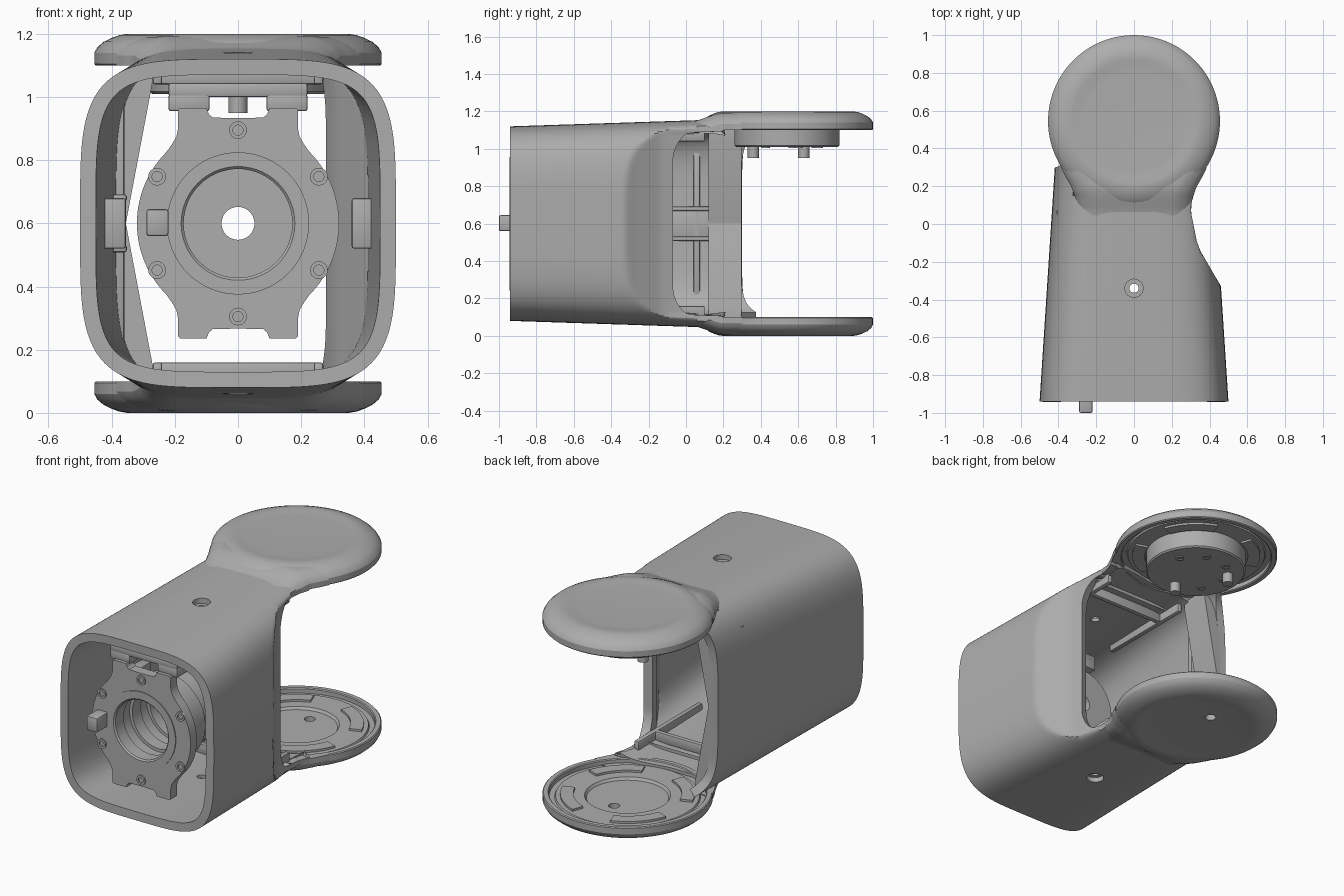
import bpy, bmesh
from math import sin, cos, pi, radians, sqrt
from mathutils import Matrix, Vector

cube = bpy.data.objects.get("Cube")
if cube:
    bpy.data.objects.remove(cube)

grey = bpy.data.materials.new("satin grey")
grey.use_nodes = True
grey.diffuse_color = (0.42, 0.42, 0.42, 1)
grey.node_tree.nodes["Principled BSDF"].inputs["Base Color"].default_value = (0.42, 0.42, 0.42, 1)

MID = 0.6          # height of the body axis
parts = []


def finish(name, bm):
    mesh = bpy.data.meshes.new(name)
    bm.to_mesh(mesh)
    bm.free()
    mesh.materials.append(grey)
    obj = bpy.data.objects.new(name, mesh)
    bpy.context.collection.objects.link(obj)
    parts.append(obj)
    return obj


def skin(bm, rings, closed):
    """Bridge closed sections, capping both ends unless the loft is a loop."""
    n = len(rings[0])
    for i in range(len(rings) if closed else len(rings) - 1):
        a, b = rings[i], rings[(i + 1) % len(rings)]
        for j in range(n):
            k = (j + 1) % n
            bm.faces.new((a[j], a[k], b[k], b[j]))
    if not closed:
        bm.faces.new(rings[0])
        bm.faces.new(rings[-1])
    bmesh.ops.remove_doubles(bm, verts=bm.verts, dist=1e-5)
    bmesh.ops.recalc_face_normals(bm, faces=bm.faces)


def lathe(name, profile, centre, axis="Z", start=0, sweep=360, steps=72):
    """Revolve a closed (radius, height) profile; partial sweeps get end caps."""
    bm = bmesh.new()
    full = sweep == 360
    rings = []
    for i in range(steps if full else steps + 1):
        a = radians(start + sweep * i / steps)
        ring = []
        for r, h in profile:
            p = (r * cos(a), r * sin(a), h) if axis == "Z" else (r * cos(a), h, r * sin(a))
            ring.append(bm.verts.new(Vector(p) + Vector(centre)))
        rings.append(ring)
    skin(bm, rings, full)
    return finish(name, bm)


def rod(name, r, h0, h1, centre):
    return lathe(name, [(0, h0), (r, h0), (r, h1), (0, h1)], centre, steps=32)


def box(name, x, y, z, bevel=0.008):
    bm = bmesh.new()
    size = (x[1] - x[0], y[1] - y[0], z[1] - z[0])
    centre = Vector((sum(x) / 2, sum(y) / 2, sum(z) / 2))
    bmesh.ops.create_cube(bm, size=1, matrix=Matrix.Translation(centre) @ Matrix.Diagonal((*size, 1)))
    bmesh.ops.bevel(bm, geom=bm.edges[:], offset=bevel, segments=2, affect="EDGES", profile=0.5)
    return finish(name, bm)


def apply(obj, kind, **settings):
    mod = obj.modifiers.new(kind.lower(), kind)
    for key, value in settings.items():
        setattr(mod, key, value)
    bpy.context.view_layer.objects.active = obj
    bpy.ops.object.modifier_apply(modifier=mod.name)


def cut(obj, cutter):
    """Drill a hole; a hole always adds faces, so a failed cut is undone."""
    before = obj.data.copy()
    apply(obj, "BOOLEAN", object=cutter, operation="DIFFERENCE", solver="EXACT")
    if len(obj.data.polygons) < len(before.polygons):
        obj.data = before
    parts.remove(cutter)
    bpy.data.objects.remove(cutter)


# Plan curve of the scooped side: (y, x)
SCOOP = [(-0.33, 0.462), (-0.27, 0.425), (-0.2, 0.385), (-0.14, 0.35), (-0.07, 0.325), (0, 0.308),
         (0.08, 0.3), (0.14, 0.31), (0.2, 0.333), (0.25, 0.362), (0.3, 0.386)]


def scoop_limit(y):
    if y <= SCOOP[0][0]:
        return 1
    for (y0, x0), (y1, x1) in zip(SCOOP, SCOOP[1:]):
        if y <= y1 + 1e-6:
            return x0 + (x1 - x0) * (y - y0) / (y1 - y0)
    return SCOOP[-1][1]


def half_height(y):
    return 0.52 + 0.033 * (y + 0.94)


def opening_shift(u, v, y):
    """Slide rows back near the corners so the side opening is rounded."""
    if u <= 0 or y < -0.075:
        return 0
    t = min(1, max(0, (v - 0.6) / 0.3))
    return 0.13 * (1 - sqrt(1 - t * t)) * min(1, u / 0.7) * max(0, (0.3 - y) / 0.37)


# Housing: tapering rounded-square shell with one scooped, open side
def housing():
    rows = [-0.94, -0.73, -0.53, -0.4, -0.345] + [-0.33 + 0.02 * i for i in range(13)]
    rows += [-0.07 + 0.37 * i / 20 for i in range(21)]
    count, power = 128, 2 / 4.2
    bm = bmesh.new()
    grid, spread = [], []
    for row in rows:
        ring = []
        for j in range(count):
            c, s = cos(2 * pi * j / count), sin(2 * pi * j / count)
            u = abs(c) ** power * (1 if c > 0 else -1)
            v = abs(s) ** power * (1 if s > 0 else -1)
            y = row + opening_shift(u, abs(v), row)
            x = min((0.5 - 0.065 * (y + 0.94)) * u, scoop_limit(y))
            flare = 0.15 * abs(v) ** 8 if row == rows[-1] else 0
            ring.append(bm.verts.new((x, y + flare, MID + half_height(y) * v)))
            if len(spread) < count:
                spread.append((u, abs(v)))
        grid.append(ring)
    for i in range(len(rows) - 1):
        for j in range(count):
            k = (j + 1) % count
            u, v = (max(spread[j][a], spread[k][a]) for a in (0, 1))
            # The scooped side opens early; only the closed wall runs all the way back
            if (rows[i] > -0.075 and u > 0.5 and v < 0.9) or (rows[i] > 0.15 and u > -0.75):
                continue
            bm.faces.new((grid[i][j], grid[i + 1][j], grid[i + 1][k], grid[i][k]))
    bmesh.ops.delete(bm, geom=[v for v in bm.verts if not v.link_faces], context="VERTS")
    shell = finish("housing", bm)
    apply(shell, "SOLIDIFY", thickness=0.05, offset=-1)
    # Screw holes with counterbores, top and bottom
    cut(shell, rod("hole_cutter", 0.024, -0.2, 1.4, (0, -0.34, 0)))
    cut(shell, rod("upper_bore_cutter", 0.048, 1.11, 1.4, (0, -0.34, 0)))
    cut(shell, rod("lower_bore_cutter", 0.048, -0.2, 0.09, (0, -0.34, 0)))


housing()

# Necks blending the housing into the end caps
for name, sign in (("upper_neck", 1), ("lower_neck", -1)):
    bm = bmesh.new()
    rings = []
    for i in range(25):
        y = 0.0125 * i
        t = min(1, y / 0.21)
        top = min(0.592, half_height(y) - 0.01 + 0.045 * t * t * (3 - 2 * t))
        w = scoop_limit(y)
        half = [(w - 0.105, top), (w - 0.08, top - 0.004), (w - 0.055, top - 0.013), (w - 0.03, top - 0.025),
                (w - 0.01, top - 0.042), (w, top - 0.06), (w, 0.5), (w - 0.035, 0.5), (w - 0.035, 0.525)]
        section = half + [(-x, z) for x, z in reversed(half)]
        rings.append([bm.verts.new((x, y, MID + sign * z)) for x, z in section])
    skin(bm, rings, False)
    finish(name, bm)

# Round end caps: slightly dished outside, hollow rimmed inside
CAP = [(0, 1.194), (0.26, 1.194), (0.3, 1.196), (0.33, 1.2), (0.35, 1.2), (0.375, 1.196), (0.4, 1.187),
       (0.425, 1.175), (0.445, 1.158), (0.455, 1.14), (0.455, 1.105), (0.45, 1.1), (0.425, 1.1),
       (0.42, 1.105), (0.42, 1.13), (0.39, 1.13), (0.385, 1.12), (0.23, 1.12), (0.22, 1.135), (0, 1.135)]
CENTRE = (0, 0.545, 0)
for name, flip in (("upper", False), ("lower", True)):
    def side(points):
        return [(r, 1.2 - h if flip else h) for r, h in points]
    cap = lathe(name + "_cap", side(CAP), CENTRE, steps=96)
    if flip:
        cut(cap, rod("cap_hole_cutter", 0.03, -0.1, 0.2, (0, 0.67, 0)))
    # Raised arc pads inside the cap
    pad = side([(0.29, 1.125), (0.36, 1.125), (0.36, 1.108), (0.29, 1.108)])
    for i in range(4):
        lathe(name + "_arc_pad", pad, CENTRE, start=20 + 90 * i, sweep=50, steps=16)

# Pivot hub with drive pins under the upper cap
lathe("pivot_hub", [(0, 1.01), (0.272, 1.01), (0.28, 1.018), (0.28, 1.14), (0, 1.14)], (0, 0.54, 0))
for x, y in ((0, 0.36), (-0.16, 0.63)):
    rod("drive_pin", 0.03, 0.95, 1.02, (x, y, 0))
for i in range(5):
    a = radians(20 + 50 * i)
    lathe("hub_bolt", [(0.012, 1.004), (0.024, 1.004), (0.024, 1.02), (0.012, 1.02)],
          (0.18 * cos(a), 0.54 + 0.18 * sin(a), 0), steps=20)

# Mounting plate: round with notched tabs above and below
quarter = [(0.32 * cos(radians(a)), 0.32 * sin(radians(a))) for a in range(0, 46, 3)]
quarter += [(0.208, 0.252), (0.195, 0.275), (0.19, 0.3), (0.19, 0.358), (0.183, 0.365),
            (0.1, 0.365), (0.092, 0.345), (0.08, 0.335), (0, 0.333)]
half = quarter + [(-x, z) for x, z in reversed(quarter[:-1])]
outline = half + [(x, -z) for x, z in reversed(half[1:-1])]
bm = bmesh.new()
rings = [[], [], [], []]
for x, z in outline:
    d = Vector((x, z)).normalized() * 0.21
    for ring, (px, py, pz) in zip(rings, ((x, -0.9, z), (x, -0.84, z), (d.x, -0.84, d.y), (d.x, -0.9, d.y))):
        ring.append(bm.verts.new((px, py, MID + pz)))
skin(bm, rings, True)
finish("mounting_plate", bm)
for x, z in ((0, 0.295), (0, -0.295), (0.256, 0.148), (0.256, -0.148), (-0.256, 0.148), (-0.256, -0.148)):
    lathe("plate_bolt", [(0.016, -0.908), (0.028, -0.908), (0.028, -0.89), (0.016, -0.89)],
          (x, 0, MID + z), "Y", steps=24)

# Barrel behind the plate with a grooved bore and open centre
BARREL = [(0.225, -0.905), (0.18, -0.905), (0.172, -0.897), (0.172, -0.82), (0.19, -0.82), (0.19, -0.74),
          (0.172, -0.74), (0.172, -0.66), (0.19, -0.66), (0.19, -0.58), (0.172, -0.58), (0.172, -0.5),
          (0.052, -0.5), (0.052, -0.45), (0.21, -0.45), (0.22, -0.46), (0.22, -0.66), (0.25, -0.66),
          (0.25, -0.87), (0.225, -0.87)]
lathe("barrel", BARREL, (0, 0, MID), "Y")
box("key_block", (-0.29, -0.22), (-1.0, -0.86), (0.56, 0.645))

# Upper bracket, long rails and crossbars
box("bracket_bridge", (-0.22, 0.22), (-0.88, -0.6), (1.0, 1.045))
for s in (-1, 1):
    box("bracket_leg", sorted((s * 0.09, s * 0.22)), (-0.88, -0.6), (0.955, 1.01))
    z_rail = sorted((MID + s * 0.44, MID + s * 0.5))
    for x in (-0.255, 0.255):
        box("long_rail", (x - 0.015, x + 0.015), (-0.5, 0.1), z_rail)
    box("crossbar", (-0.26, 0.26), (-0.09, -0.06), z_rail)

# Stiffening ribs and bosses on the side walls
box("wall_upright", (-0.41, -0.36), (0.04, 0.075), (0.2, 1.0))
for z in (0.52, 0.68):
    box("wall_rib", (-0.41, -0.352), (-0.09, 0.17), (z - 0.012, z + 0.012))
box("wall_boss", (-0.415, -0.36), (-0.09, 0.17), (0.52, 0.68))
box("front_boss", (-0.445, -0.355), (-0.5, -0.3), (0.52, 0.68))
box("front_boss", (0.36, 0.43), (-0.5, -0.36), (0.52, 0.68))

# Gussets thickening the corners at the rear of the closed wall
for s in (-1, 1):
    bm = bmesh.new()
    outline = [(-0.355, 0), (-0.27, 0.45), (-0.27, 0.5), (-0.32, 0.5), (-0.35, 0.45), (-0.385, 0.25), (-0.385, 0)]
    skin(bm, [[bm.verts.new((x, y, MID + s * z)) for x, z in outline] for y in (0.12, 0.298)], False)
    finish("corner_gusset", bm)

# Smooth shading with crisp edges
bpy.ops.object.select_all(action="DESELECT")
for obj in parts:
    obj.select_set(True)
bpy.context.view_layer.objects.active = parts[0]
bpy.ops.object.shade_smooth_by_angle(angle=radians(25))
